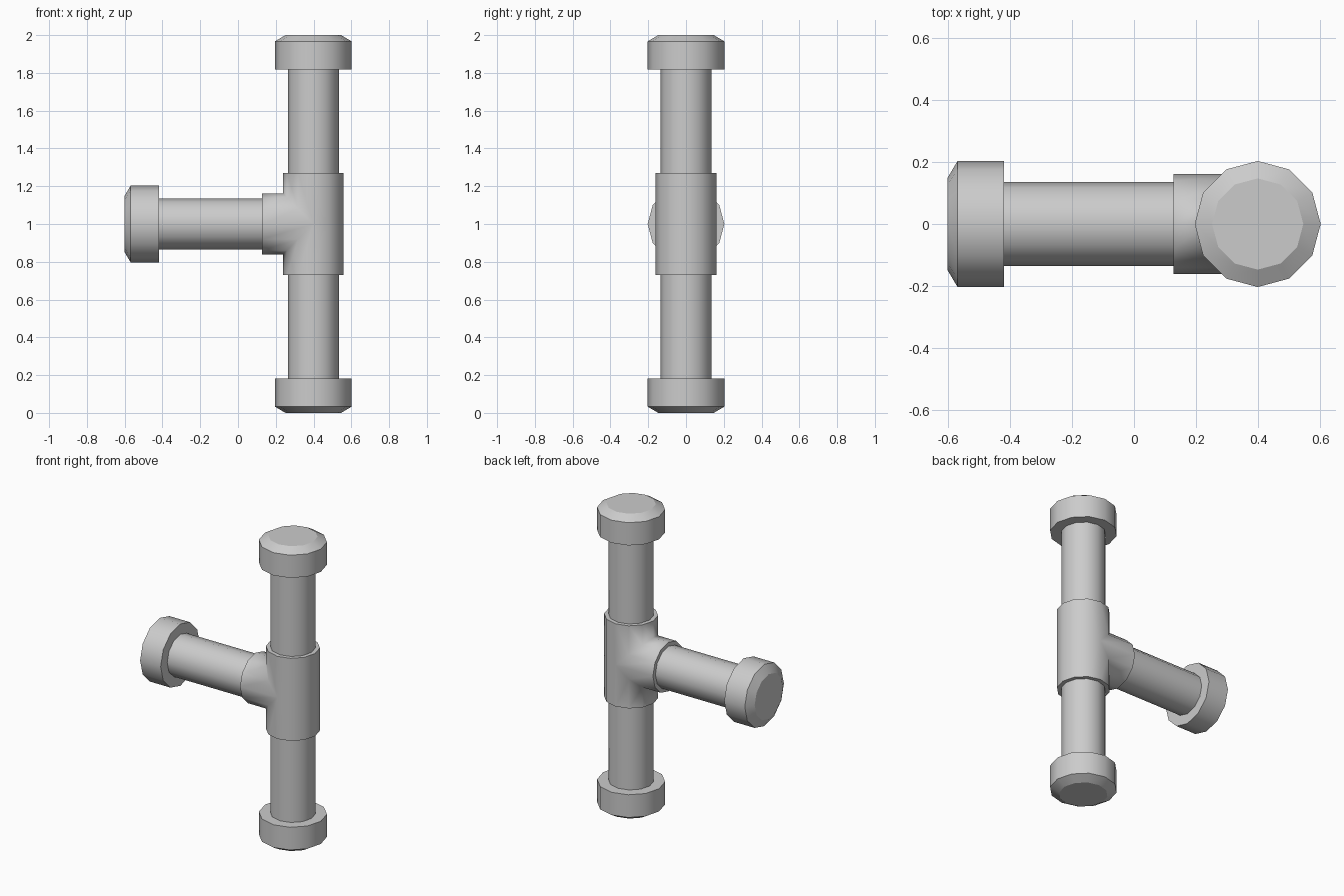
import bpy, bmesh, math
from mathutils import Matrix, Vector

if "Cube" in bpy.data.objects:
    bpy.data.objects.remove(bpy.data.objects["Cube"], do_unlink=True)

SIDES = 12
CENTRE = Vector((0.3985, 0, 1))
PIPE_R, SLEEVE_R, SLEEVE_L = 0.135, 0.161, 0.271
CAP_R, CAP_TOP_R, CAP_START, CAP_BEVEL = 0.203, 0.147, 0.818, 0.967

grey = bpy.data.materials.new("pipe grey")
grey.use_nodes = True
grey.diffuse_color = (0.6, 0.6, 0.6, 1)
grey.node_tree.nodes["Principled BSDF"].inputs["Base Color"].default_value = (0.6, 0.6, 0.6, 1)


def finish(name, bm, matrix=Matrix()):
    """Turn a bmesh into a smooth shaded object with sharp rims."""
    bmesh.ops.remove_doubles(bm, verts=bm.verts, dist=1e-5)
    bmesh.ops.recalc_face_normals(bm, faces=bm.faces)
    for face in bm.faces:
        face.smooth = len(face.verts) <= 4
    for edge in bm.edges:
        # rims of end faces, and profile steps, stay sharp
        if any(len(f.verts) > 4 for f in edge.link_faces):
            edge.smooth = False
    mesh = bpy.data.meshes.new(name)
    bm.to_mesh(mesh)
    bm.free()
    mesh.materials.append(grey)
    obj = bpy.data.objects.new(name, mesh)
    bpy.context.collection.objects.link(obj)
    obj.matrix_world = Matrix.Translation(CENTRE) @ matrix
    return obj


def lathe(name, profile, matrix):
    """Closed twelve-sided solid from (radius, height) pairs."""
    bm = bmesh.new()
    rings = []
    for r, z in profile:
        rings.append([bm.verts.new((r * math.cos(a), r * math.sin(a), z))
                      for a in (math.tau * i / SIDES for i in range(SIDES))])
    for low, high in zip(rings, rings[1:]):
        for i in range(SIDES):
            j = (i + 1) % SIDES
            bm.faces.new((low[i], low[j], high[j], high[i]))
    bm.faces.new(rings[0])
    bm.faces.new(rings[-1])
    # crease between cap wall and bevel
    for ring in rings[1:-1]:
        for i in range(SIDES):
            bm.edges.get((ring[i], ring[(i + 1) % SIDES])).smooth = False
    return finish(name, bm, matrix)


# three arms, each a pipe with a bevelled end cap
arms = {"upper": Matrix(),
        "lower": Matrix.Rotation(math.pi, 4, "X"),
        "branch": Matrix.Rotation(-math.pi / 2, 4, "Y")}
for arm, turn in arms.items():
    lathe(arm + "_pipe", [(PIPE_R, 0.2), (PIPE_R, CAP_START + 0.02)], turn)
    lathe(arm + "_end_cap", [(CAP_R, CAP_START), (CAP_R, CAP_BEVEL), (CAP_TOP_R, 1)], turn)

# tee sleeve: the run and the branch meet along mitred seams
bm = bmesh.new()


def quad(points):
    unique = []
    for p in points:
        if all((Vector(p) - Vector(q)).length > 1e-5 for q in unique):
            unique.append(p)
    if len(unique) > 2:
        bm.faces.new([bm.verts.new(p) for p in unique])


ends = {"top": [], "bottom": [], "branch": []}
for i in range(SIDES):
    pair = [(SLEEVE_R * math.cos(a), SLEEVE_R * math.sin(a))
            for a in (math.tau * i / SIDES, math.tau * (i + 1) / SIDES)]
    (x0, y0), (x1, y1) = pair
    for s in (1, -1):
        # run wall, stopping at the seam on the branch side
        quad([(x0, y0, s * SLEEVE_L), (x1, y1, s * SLEEVE_L),
              (x1, y1, s * max(0, -x1)), (x0, y0, s * max(0, -x0))])
    # branch wall from the seam out to its rim
    quad([(-SLEEVE_L, y0, x0), (-SLEEVE_L, y1, x1),
          (-abs(x1), y1, x1), (-abs(x0), y0, x0)])
    ends["top"].append((x0, y0, SLEEVE_L))
    ends["bottom"].append((x0, y0, -SLEEVE_L))
    ends["branch"].append((-SLEEVE_L, y0, x0))
for rim in ends.values():
    bm.faces.new([bm.verts.new(p) for p in rim])
finish("tee_sleeve", bm)
